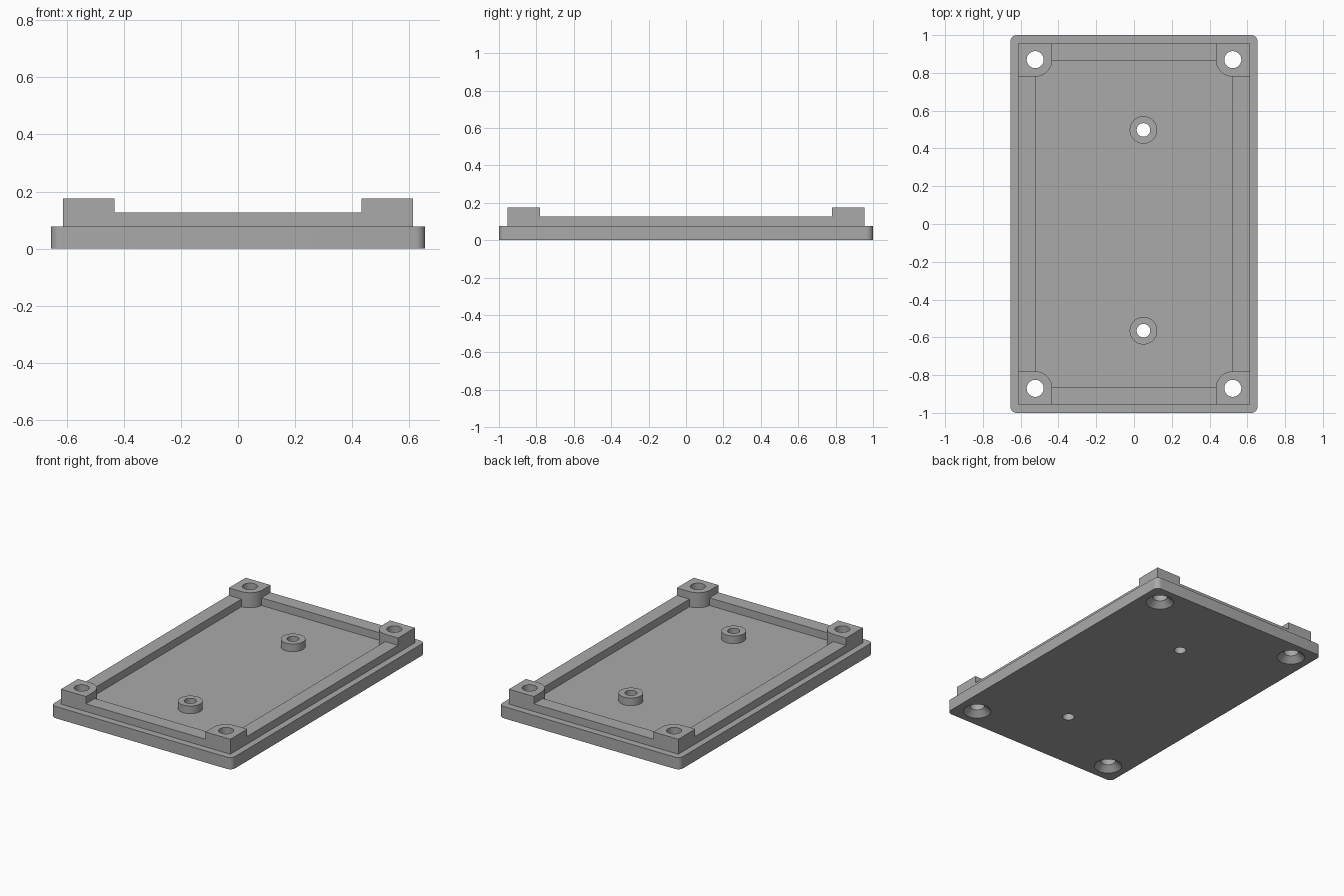
import bpy, bmesh, math

if "Cube" in bpy.data.objects:
    bpy.data.objects.remove(bpy.data.objects["Cube"])

FLOOR, RIM_TOP, BOSS_TOP = 0.077, 0.127, 0.175
grey = bpy.data.materials.new("plain grey")
grey.diffuse_color = (0.40, 0.40, 0.40, 1)
grey.use_nodes = True
grey.node_tree.nodes["Principled BSDF"].inputs["Base Color"].default_value = grey.diffuse_color


def loft(name, rings):
    """Closed solid through stacked rings of points, each ring (outline, z)."""
    bm = bmesh.new()
    loops = [[bm.verts.new((x, y, z)) for x, y in pts] for pts, z in rings]
    n = len(loops[0])
    for a, b in zip(loops, loops[1:]):
        for i in range(n):
            j = (i + 1) % n
            bm.faces.new((a[i], a[j], b[j], b[i]))
    bm.faces.new(loops[0])
    bm.faces.new(loops[-1])
    bmesh.ops.recalc_face_normals(bm, faces=bm.faces)
    mesh = bpy.data.meshes.new(name)
    bm.to_mesh(mesh)
    bm.free()
    mesh.materials.append(grey)
    ob = bpy.data.objects.new(name, mesh)
    bpy.context.collection.objects.link(ob)
    return ob


def arc(cx, cy, r, a0, a1, n):
    return [(cx + r * math.cos(math.radians(a0 + (a1 - a0) * i / n)),
             cy + r * math.sin(math.radians(a0 + (a1 - a0) * i / n))) for i in range(n + 1)]


def circle(cx, cy, r, n=48):
    return arc(cx, cy, r, 0, 360, n)[:-1]


def rect(x, y):
    return [(-x, -y), (x, -y), (x, y), (-x, y)]


def rounded(x, y, r):
    pts = []
    for k, (sx, sy) in enumerate([(1, 1), (-1, 1), (-1, -1), (1, -1)]):
        pts += arc(sx * (x - r), sy * (y - r), r, 90 * k, 90 * k + 90, 8)
    return pts


def combine(body, tool, op):
    mod = body.modifiers.new(op, 'BOOLEAN')
    mod.operation, mod.solver, mod.object = op, 'EXACT', tool
    bpy.context.view_layer.objects.active = body
    bpy.ops.object.modifier_apply(modifier=mod.name)
    bpy.data.objects.remove(tool)


# base plate with raised rim around a flat floor
outline = rounded(0.655, 1.0, 0.035)
lid = loft("enclosure_lid", [(outline, 0), (outline, FLOOR)])
combine(lid, loft("rim", [(rect(0.613, 0.955), 0.04), (rect(0.613, 0.955), RIM_TOP)]), 'UNION')
combine(lid, loft("cavity", [(rect(0.52, 0.862), FLOOR), (rect(0.52, 0.862), 0.3)]), 'DIFFERENCE')

# corner bosses: square outside, rounded toward the middle, countersunk from below
hx, hy, br = 0.523, 0.87, 0.09
boss = [(0.613, 0.955), (hx - br, 0.955)] + arc(hx, hy, br, 180, 270, 14) + [(0.613, hy - br)]
corners = [(sx, sy) for sx in (1, -1) for sy in (1, -1)]
for sx, sy in corners:
    pts = [(sx * x, sy * y) for x, y in boss]
    combine(lid, loft("boss", [(pts, 0.04), (pts, BOSS_TOP)]), 'UNION')

# standoffs on the floor
standoffs = [(0.05, 0.498), (0.05, -0.565)]
for x, y in standoffs:
    ring = circle(x, y, 0.073)
    combine(lid, loft("standoff", [(ring, 0.04), (ring, RIM_TOP)]), 'UNION')

# holes
for sx, sy in corners:
    rings = [(circle(sx * hx, sy * hy, r), z)
             for r, z in ((0.095, -0.01), (0.084, 0), (0.045, 0.036), (0.045, 0.3))]
    combine(lid, loft("screw_hole", rings), 'DIFFERENCE')
for x, y in standoffs:
    ring = circle(x, y, 0.036)
    combine(lid, loft("standoff_hole", [(ring, -0.1), (ring, 0.3)]), 'DIFFERENCE')

bpy.ops.object.select_all(action='DESELECT')
lid.select_set(True)
bpy.context.view_layer.objects.active = lid
bpy.ops.object.shade_smooth_by_angle(angle=math.radians(25))
